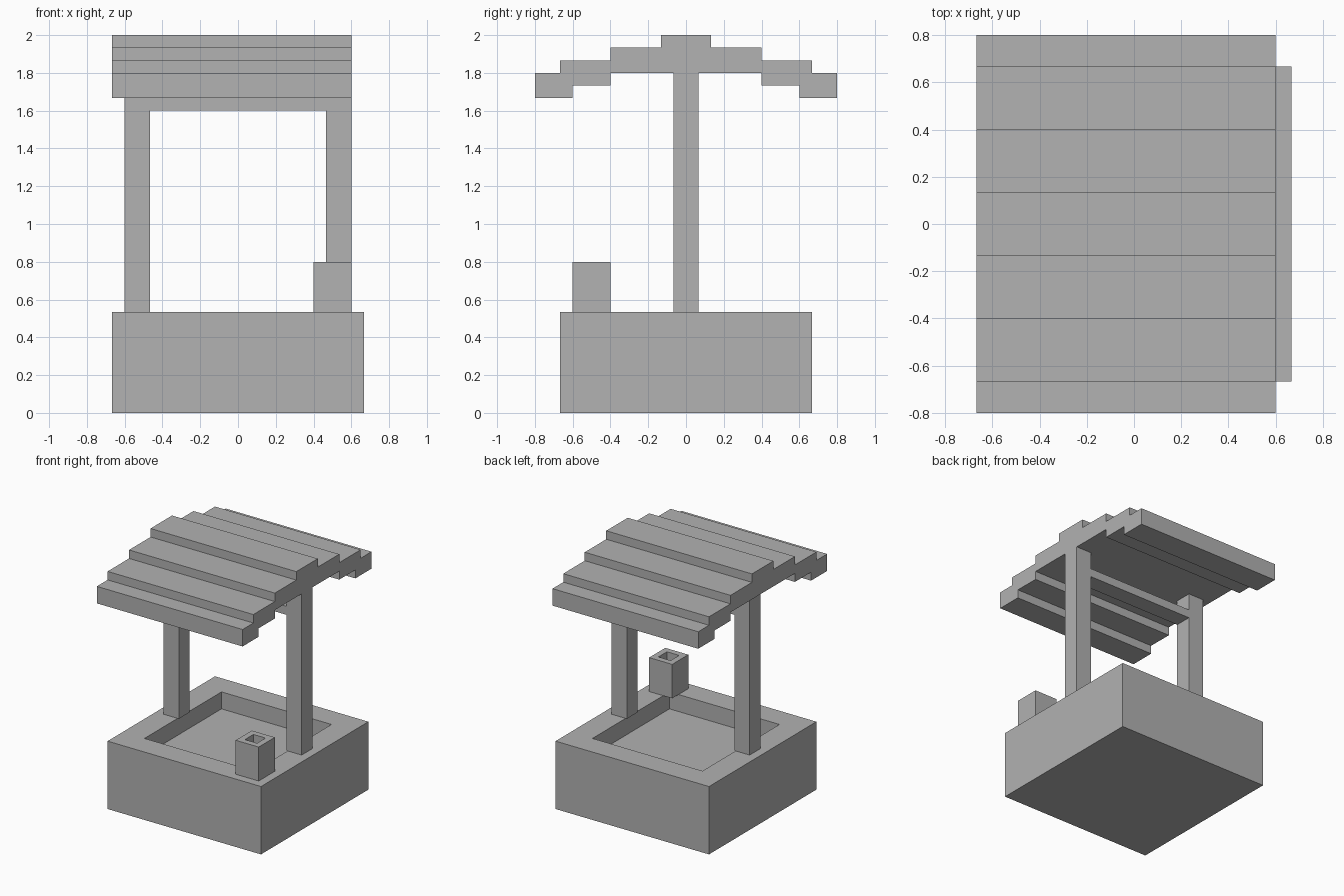
import bpy
import bmesh
from mathutils import Vector

U = 1 / 15  # block unit

if "Cube" in bpy.data.objects:
    bpy.data.objects.remove(bpy.data.objects["Cube"], do_unlink=True)

stone = bpy.data.materials.new("plain grey")
stone.use_nodes = True
grey = (0.445, 0.445, 0.445, 1)
stone.diffuse_color = grey
stone.node_tree.nodes["Principled BSDF"].inputs["Base Color"].default_value = grey


def finish(name, bm):
    """Scale from block units and add the object to the scene."""
    bmesh.ops.recalc_face_normals(bm, faces=bm.faces)
    bmesh.ops.scale(bm, vec=Vector((U, U, U)), verts=bm.verts)
    mesh = bpy.data.meshes.new(name)
    bm.to_mesh(mesh)
    bm.free()
    mesh.materials.append(stone)
    obj = bpy.data.objects.new(name, mesh)
    bpy.context.collection.objects.link(obj)
    return obj


def box(name, low, high, rim=0, depth=0):
    """Box between two corners, optionally with a square recess in its top."""
    low, high = Vector(low), Vector(high)
    bm = bmesh.new()
    bmesh.ops.create_cube(bm, size=1)
    bmesh.ops.scale(bm, vec=high - low, verts=bm.verts)
    bmesh.ops.translate(bm, vec=(low + high) / 2, verts=bm.verts)
    if rim:
        bm.normal_update()
        top = max(bm.faces, key=lambda f: f.calc_center_median().z)
        bmesh.ops.inset_region(bm, faces=[top], thickness=rim)
        floor = bmesh.ops.extrude_discrete_faces(bm, faces=[top])["faces"][0]
        bmesh.ops.translate(bm, vec=(0, 0, -depth), verts=floor.verts)
    return finish(name, bm)


# Basin with sunken square pool
box("basin", (-10, -10, 0), (10, 10, 8), rim=4, depth=2)

# Small hollow block on the front corner of the rim
box("rim_block", (6, -9, 8), (9, -6, 12), rim=1, depth=1)

# Posts and the crossbeam between them
for side, x in (("left", 7), ("right", -9)):
    box(side + "_post", (x, -1, 8), (x + 2, 1, 27))
box("crossbeam", (-7, -1, 24), (7, 1, 25))

# Stepped roof: half profile mirrored over the ridge, then extruded along x
half = [(2, 30), (2, 29), (6, 29), (6, 28), (10, 28), (10, 27), (12, 27),
        (12, 25), (9, 25), (9, 26), (6, 26), (6, 27)]
profile = half + [(-y, z) for y, z in reversed(half)]
bm = bmesh.new()
end = bm.faces.new([bm.verts.new((-10, y, z)) for y, z in profile])
side = bmesh.ops.extrude_face_region(bm, geom=[end], use_keep_orig=True)["geom"]
bmesh.ops.translate(bm, vec=(19, 0, 0),
                    verts=[v for v in side if isinstance(v, bmesh.types.BMVert)])
finish("stepped_roof", bm)
